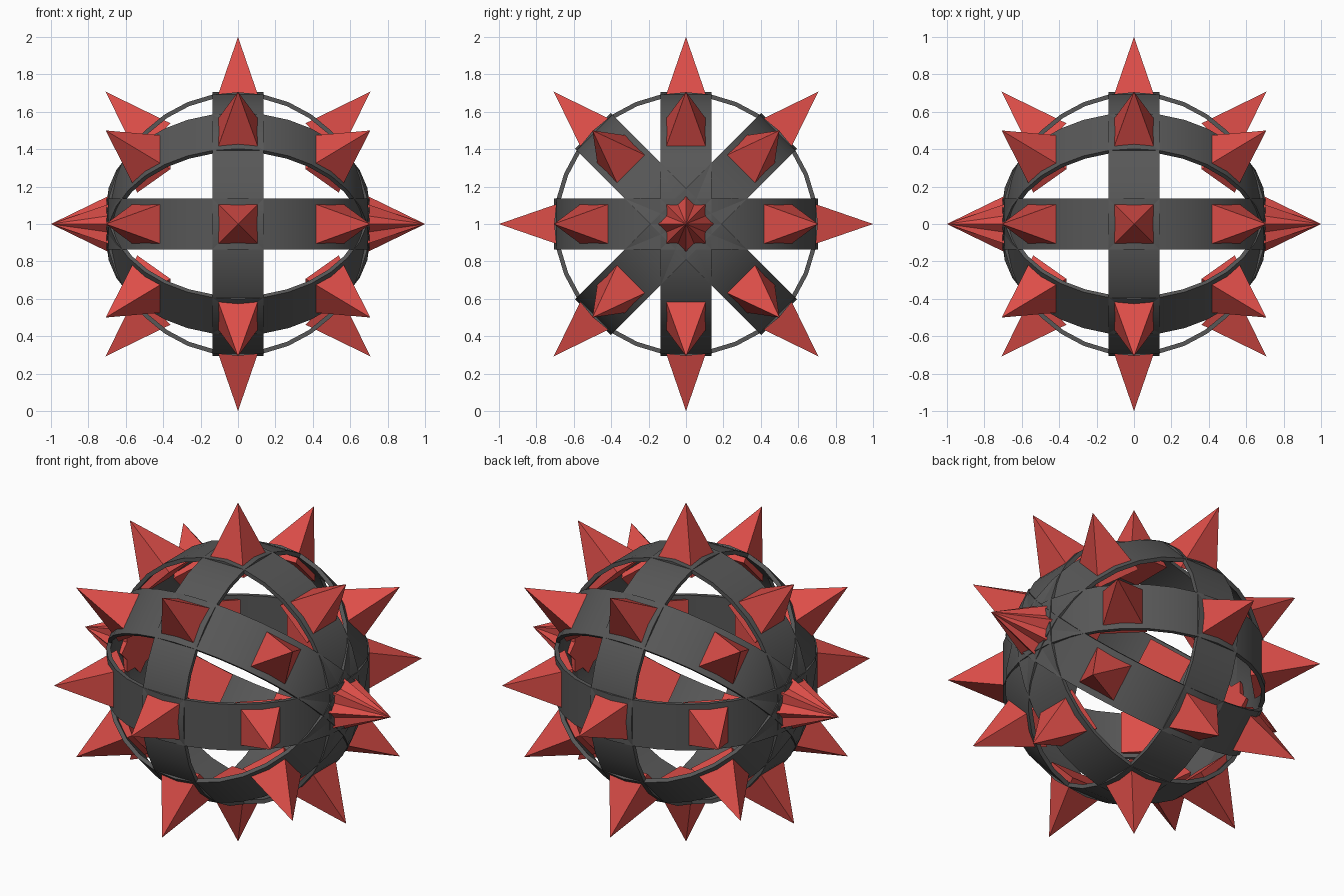
import bpy, bmesh, math
from mathutils import Matrix, Vector

if "Cube" in bpy.data.objects:
    bpy.data.objects.remove(bpy.data.objects["Cube"])

R_OUT, R_IN, HALF_W = 0.705, 0.682, 0.136   # cage bands
TIP, BASE_R, BASE_H = 1.0, 0.637, 0.125     # spikes
CENTRE = Vector((0, 0, 1))


def material(name, rgb):
    m = bpy.data.materials.new(name)
    m.diffuse_color = (*rgb, 1)
    m.use_nodes = True
    m.node_tree.nodes["Principled BSDF"].inputs["Base Color"].default_value = m.diffuse_color
    return m


def make_object(name, bm, mat):
    bmesh.ops.recalc_face_normals(bm, faces=bm.faces)
    me = bpy.data.meshes.new(name)
    bm.to_mesh(me)
    bm.free()
    me.materials.append(mat)
    ob = bpy.data.objects.new(name, me)
    ob.location = CENTRE
    bpy.context.collection.objects.link(ob)
    return ob


def band(name, rot, mat, seg=32):
    """Flat hoop around z, then turned by rot."""
    bm = bmesh.new()
    profile = [(R_OUT, -HALF_W), (R_OUT, HALF_W), (R_IN, HALF_W), (R_IN, -HALF_W)]
    loops = []
    for i in range(seg):
        a = 2 * math.pi * i / seg
        loops.append([bm.verts.new((r * math.cos(a), r * math.sin(a), z)) for r, z in profile])
    for i in range(seg):
        p, q = loops[i], loops[(i + 1) % seg]
        for j in range(4):
            k = (j + 1) % 4
            bm.faces.new((p[j], q[j], q[k], p[k]))
    bm.transform(rot)
    ob = make_object(name, bm, mat)
    bpy.ops.object.select_all(action='DESELECT')
    ob.select_set(True)
    bpy.context.view_layer.objects.active = ob
    bpy.ops.object.shade_smooth_by_angle(angle=math.radians(30))


def add_spike(bm, rot):
    """Square pyramid pointing along +x, its base sunk inside the band."""
    h = BASE_H
    base = [bm.verts.new(rot @ Vector((BASE_R, y, z)))
            for y, z in ((-h, -h), (h, -h), (h, h), (-h, h))]
    tip = bm.verts.new(rot @ Vector((TIP, 0, 0)))
    bm.faces.new(base[::-1])
    for i in range(4):
        bm.faces.new((base[i], base[(i + 1) % 4], tip))


grey = material("dark grey metal", (0.095, 0.095, 0.095))
red = material("spike red", (0.72, 0.075, 0.065))

# four hoops meeting at the side poles, each with its spikes
for n in range(4):
    turn = Matrix.Rotation(n * math.pi / 4, 4, 'X')
    band(f"cage_band_{n + 1}", turn, grey)
    bm = bmesh.new()
    for k in range(8):
        add_spike(bm, turn @ Matrix.Rotation(k * math.pi / 4, 4, 'Z'))
    make_object(f"spikes_{n + 1}", bm, red)

# middle hoop crossing the others
band("middle_band", Matrix.Rotation(math.pi / 2, 4, 'Y'), grey)
